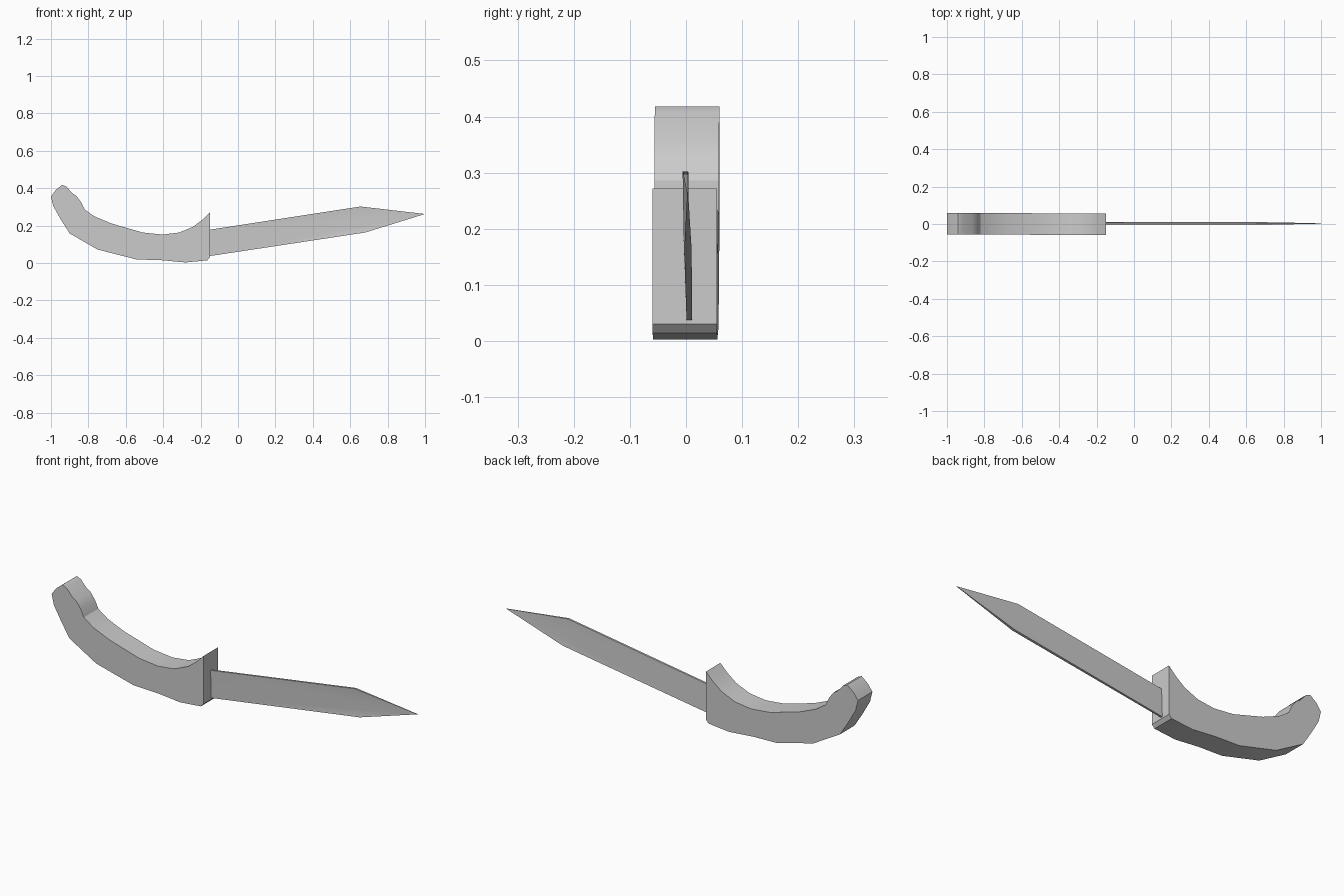
import bpy
import math

cube = bpy.data.objects.get("Cube")
if cube:
    bpy.data.objects.remove(cube, do_unlink=True)

grey = bpy.data.materials.new("plain grey")
grey.use_nodes = True
colour = (0.6, 0.6, 0.6, 1)
grey.diffuse_color = colour
grey.node_tree.nodes["Principled BSDF"].inputs["Base Color"].default_value = colour


def slab(name, front, back, split=None):
    """Join two matching outlines, seen from the front, into a closed solid."""
    n = len(front)
    sides = [(i, i + n, (i + 1) % n + n, (i + 1) % n) for i in range(n)]
    caps = split or [tuple(range(n))]
    backs = [tuple(i + n for i in reversed(f)) for f in caps]
    mesh = bpy.data.meshes.new(name)
    mesh.from_pydata(front + back, [], list(caps) + backs + sides)
    mesh.materials.append(grey)
    mesh.validate()
    obj = bpy.data.objects.new(name, mesh)
    bpy.context.collection.objects.link(obj)
    bpy.ops.object.select_all(action='DESELECT')
    obj.select_set(True)
    bpy.context.view_layer.objects.active = obj
    # Consistent outward normals
    bpy.ops.object.mode_set(mode='EDIT')
    bpy.ops.mesh.select_all(action='SELECT')
    bpy.ops.mesh.normals_make_consistent(inside=False)
    bpy.ops.object.mode_set(mode='OBJECT')
    bpy.ops.object.shade_smooth_by_angle(angle=math.radians(25))
    return obj


# Curved handle: lower edge from pommel to guard, then upper edge back
handle_outline = [
    (-1.0, .355), (-.987, .302), (-.944, .227), (-.90, .158), (-.751, .072),
    (-.543, .019), (-.41, .015), (-.281, .003), (-.165, .014), (-.15, .03),
    (-.15, .272), (-.19, .232), (-.238, .195), (-.313, .163), (-.404, .152),
    (-.51, .163), (-.676, .211), (-.767, .249), (-.82, .286), (-.837, .323),
    (-.863, .358), (-.885, .372), (-.917, .408), (-.94, .418), (-.975, .39)]


def handle_side(y):
    # The handle drifts slightly sideways along its length
    return [(x, y - .005 * (x + .65), z) for x, z in handle_outline]


slab("handle", handle_side(-.057), handle_side(.058))

# Thin blade, leaning slightly: x, z, front y, back y
blade_outline = [
    (-.152, .037, .001, .011), (.68, .163, -.003, .010), (1.0, .262, .002, .004),
    (.655, .302, -.006, .004), (-.152, .178, -.004, .006)]
slab("blade",
     [(x, f, z) for x, z, f, b in blade_outline],
     [(x, b, z) for x, z, f, b in blade_outline],
     split=[(0, 1, 2), (0, 2, 4), (4, 2, 3)])
